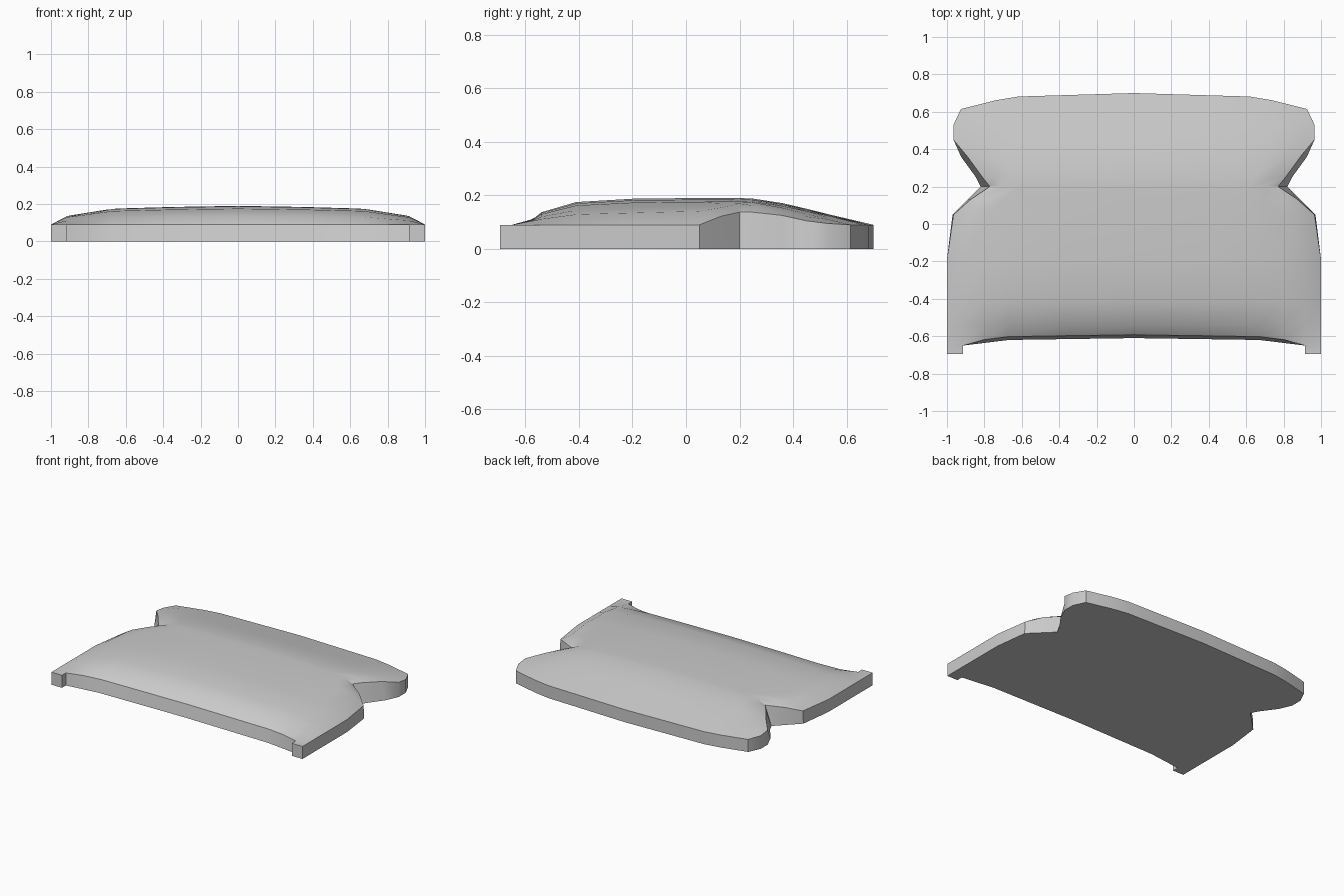
import bpy, bmesh, math

cube = bpy.data.objects.get("Cube")
if cube:
    bpy.data.objects.remove(cube, do_unlink=True)


def interp(points, v):
    """Piecewise linear lookup."""
    for (a, fa), (b, fb) in zip(points, points[1:]):
        if v <= b:
            return fa + (fb - fa) * (v - a) / (b - a)
    return points[-1][1]


RIM = 0.09
COLUMNS = [0, 0.36, 0.67, 0.80, 0.915, 1]
# Height share of the dome from the middle to the side
CROWN = [(0, 1), (0.36, 0.94), (0.67, 0.85), (0.92, 0.45), (1, 0)]
FRONT = [(0, -0.61), (0.67, -0.62), (0.915, -0.65), (1, -0.65)]
BACK = [(0, 0.70), (0.36, 0.69), (0.72, 0.68), (1, 0.615)]

# Rows: y (or edge curve), half width at top, half width at base, side height, middle height
ROWS = [
    (FRONT, 1.0, 1.0, RIM, RIM),
    (-0.54, 1.0, 1.0, RIM, 0.137),
    (-0.41, 1.0, 1.0, RIM, 0.175),
    (-0.19, 1.0, 1.0, RIM, 0.188),
    (0.05, 0.965, 0.97, RIM, 0.19),
    (0.13, 0.875, 0.89, 0.122, 0.19),
    (0.20, 0.77, 0.82, 0.137, 0.19),
    (0.25, 0.81, 0.845, 0.137, 0.188),
    (0.36, 0.89, 0.925, 0.125, 0.171),
    (0.45, 0.965, 0.965, 0.105, 0.15),
    (0.53, 0.965, 0.965, 0.095, 0.13),
    (BACK, 0.925, 0.925, RIM, RIM),
]

bm = bmesh.new()
ts = [-t for t in COLUMNS[:0:-1]] + COLUMNS
top, base = [], []

# Front corner lugs fill only the outermost columns
for layer, z in ((top, RIM), (base, 0)):
    layer.append([bm.verts.new((t, -0.695, z)) if abs(t) > 0.9 else None for t in ts])

# Domed upper skin and flat underside
for i, (y, w_top, w_base, side, mid) in enumerate(ROWS):
    upper, lower = [], []
    for t in ts:
        yy = interp(y, abs(t)) if isinstance(y, list) else y
        x = t * w_top
        z = side if abs(t) == 1 else RIM + (mid - RIM) * interp(CROWN, abs(x))
        lean = 0.018 if i == 0 and abs(t) < 0.9 else 0
        upper.append(bm.verts.new((x, yy + lean, z)))
        lower.append(bm.verts.new((t * w_base, yy, 0)))
    top.append(upper)
    base.append(lower)

for layer in (top, base):
    for r0, r1 in zip(layer, layer[1:]):
        for k in range(len(ts) - 1):
            quad = (r0[k], r0[k + 1], r1[k + 1], r1[k])
            if None not in quad:
                bm.faces.new(quad if layer is top else quad[::-1])

# Upright rim joining the two skins
partner = {a: b for ra, rb in zip(top, base) for a, b in zip(ra, rb) if a}
for e in [e for e in bm.edges if e.is_boundary and e.verts[0] in partner]:
    a, b = e.verts
    bm.faces.new((a, b, partner[b], partner[a]))
bmesh.ops.recalc_face_normals(bm, faces=bm.faces)

mesh = bpy.data.meshes.new("domed_panel")
bm.to_mesh(mesh)
bm.free()
panel = bpy.data.objects.new("domed_panel", mesh)
bpy.context.collection.objects.link(panel)

# Single plain grey
grey = bpy.data.materials.new("plain_grey")
grey.use_nodes = True
colour = (0.6, 0.6, 0.6, 1)
grey.diffuse_color = colour
grey.node_tree.nodes["Principled BSDF"].inputs["Base Color"].default_value = colour
mesh.materials.append(grey)

# Smooth dome with a crisp rim
bpy.ops.object.select_all(action="DESELECT")
panel.select_set(True)
bpy.context.view_layer.objects.active = panel
bpy.ops.object.shade_smooth_by_angle(angle=math.radians(35))
